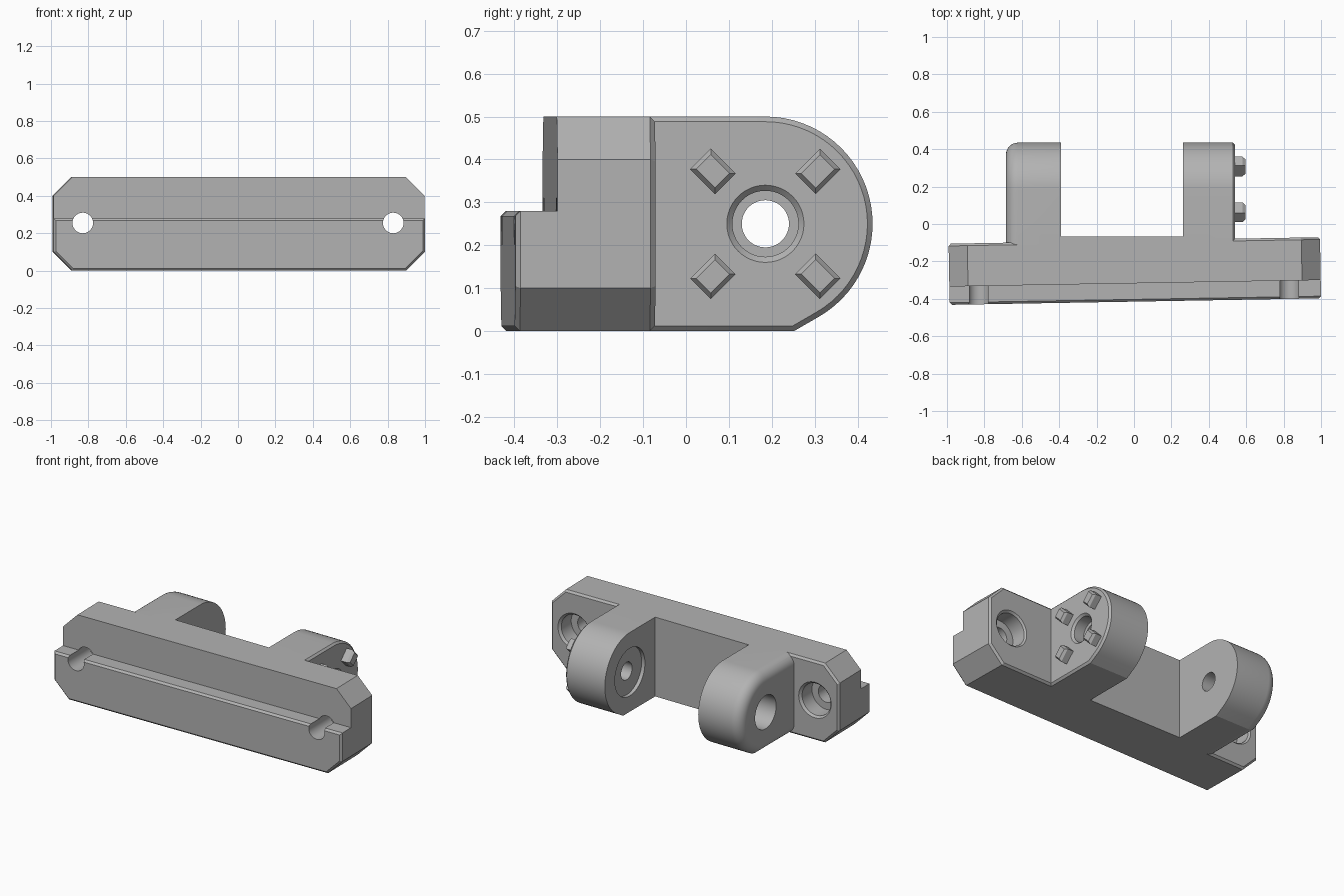
import bpy, bmesh
from math import sin, cos, radians, pi
from mathutils import Vector, Matrix

if "Cube" in bpy.data.objects:
    bpy.data.objects.remove(bpy.data.objects["Cube"])

grey = bpy.data.materials.new("light_grey")
grey.use_nodes = True
colour = (0.45, 0.45, 0.45, 1)
grey.diffuse_color = colour
grey.node_tree.nodes["Principled BSDF"].inputs["Base Color"].default_value = colour

AXIS_Y, AXIS_Z = 0.185, 0.25      # pivot axis through both lugs
LUG_R = 0.25


def inset(points, amount):
    """Mitred inward offset of an anticlockwise outline."""
    result = []
    for i, p in enumerate(points):
        a = (p - points[i - 1]).normalized()
        b = (points[(i + 1) % len(points)] - p).normalized()
        na, nb = Vector((-a.y, a.x)), Vector((-b.y, b.x))
        result.append(p + (na + nb) * amount / (1 + na.dot(nb)))
    return result


def loft(name, rings, axis):
    """Solid through matching rings, given as (depth, outline), along x or y."""
    bm = bmesh.new()
    loops = []
    for d, outline in rings:
        loops.append([bm.verts.new((d, p.x, p.y) if axis == "x" else (p.x, d, p.y))
                      for p in outline])
    for low, high in zip(loops, loops[1:]):
        for i in range(len(low)):
            bm.faces.new((low[i - 1], low[i], high[i], high[i - 1]))
    bm.faces.new(loops[0])
    bm.faces.new(loops[-1])
    bmesh.ops.recalc_face_normals(bm, faces=bm.faces)
    mesh = bpy.data.meshes.new(name)
    bm.to_mesh(mesh)
    bm.free()
    mesh.materials.append(grey)
    ob = bpy.data.objects.new(name, mesh)
    bpy.context.collection.objects.link(ob)
    return ob


def prism(name, outline, steps, axis):
    pts = [Vector(p) for p in outline]
    return loft(name, [(d, inset(pts, k)) for d, k in steps], axis)


def bore(name, centre, steps, axis):
    """Stepped round cutter, steps are (depth, radius)."""
    def circle(r):
        return [Vector(centre) + r * Vector((cos(a * pi / 24), sin(a * pi / 24)))
                for a in range(48)]
    return loft(name, [(d, circle(r)) for d, r in steps], axis)


def combine(target, tool, operation):
    mod = target.modifiers.new(operation, "BOOLEAN")
    mod.operation, mod.solver, mod.object = operation, "EXACT", tool
    bpy.context.view_layer.objects.active = target
    bpy.ops.object.modifier_apply(modifier=mod.name)
    bpy.data.objects.remove(tool)


# Base bar with a stepped front, turned slightly about the vertical
turn = Matrix.Rotation(radians(1), 4, "Z")
w, c = 0.993, 0.1
lower = [(-w, c), (c - w, 0), (w - c, 0), (w, c)]
body = prism("bracket_body", lower + [(w, 0.4), (w - c, 0.5), (c - w, 0.5), (-w, 0.4)],
             [(-0.317, 0), (-0.1, 0), (-0.088, 0.012)], "y")
step = prism("front_step", lower + [(w, 0.28), (-w, 0.28)],
             [(-0.415, 0.012), (-0.403, 0), (-0.25, 0)], "y")
for part in (body, step):
    part.data.transform(turn)
combine(body, step, "UNION")

# Straight web between the lugs
web = prism("web", [(-0.5, 0), (0.4, 0), (0.4, 0.5), (-0.5, 0.5)],
            [(-0.2, 0), (-0.067, 0)], "y")
combine(body, web, "UNION")

# Lugs: round end, flat top, sloped relief underneath
arc = [(AXIS_Y + LUG_R * cos(radians(a)), AXIS_Z + LUG_R * sin(radians(a)))
       for a in range(-60, 91, 5)]
lug = [(-0.2, 0), (0.252, 0)] + arc + [(-0.2, 0.5)]
combine(body, prism("right_lug", lug, [(0.262, 0), (0.528, 0), (0.54, 0.012)], "x"), "UNION")
f = 0.065
fillet = [(-0.685 + f * (1 - cos(t * pi / 16)), f * (1 - sin(t * pi / 16)))
          for t in range(0, 9)]
fillet = [(-0.685 + f * (1 - sin(t * pi / 16)), f * (1 - cos(t * pi / 16)))
          for t in range(8, -1, -1)]
combine(body, prism("left_lug", lug, fillet + [(-0.39, 0)], "x"), "UNION")

# Pivot bores, with the shoulders and recesses on each lug
pivot = (AXIS_Y, AXIS_Z)
cutters = [
    bore("right_bore", pivot, [(0.2, 0.15), (0.285, 0.15), (0.285, 0.055), (0.46, 0.055),
                               (0.46, 0.077), (0.527, 0.077), (0.55, 0.1)], "x"),
    bore("left_bore", pivot, [(-0.8, 0.105), (-0.5, 0.105), (-0.5, 0.056),
                              (-0.3, 0.056)], "x"),
]

# Counterbored screw holes through the wings
for x in (-0.83, 0.83):
    back = -0.088 + x * 0.0175
    cutters.append(bore("screw_hole", (x, 0.255),
                        [(-0.6, 0.055), (back - 0.11, 0.055), (back - 0.11, 0.1),
                         (back - 0.012, 0.1), (back + 0.03, 0.142)], "y"))
for cutter in cutters:
    combine(body, cutter, "DIFFERENCE")

# Four locking teeth around the right bore
teeth = []
for k in range(4):
    tooth = prism("locking_tooth", [(0.132, -0.034), (0.214, -0.034),
                                    (0.214, 0.034), (0.132, 0.034)],
                  [(0.5, 0), (0.58, 0), (0.595, 0.01)], "x")
    tooth.data.transform(Matrix.Translation((0, AXIS_Y, AXIS_Z))
                         @ Matrix.Rotation(radians(45 + 90 * k), 4, "X"))
    teeth.append(tooth)

# Smooth the round walls, keep the chamfers crisp
bpy.ops.object.select_all(action="DESELECT")
body.select_set(True)
bpy.context.view_layer.objects.active = body
bpy.ops.object.shade_smooth_by_angle(angle=radians(28))
